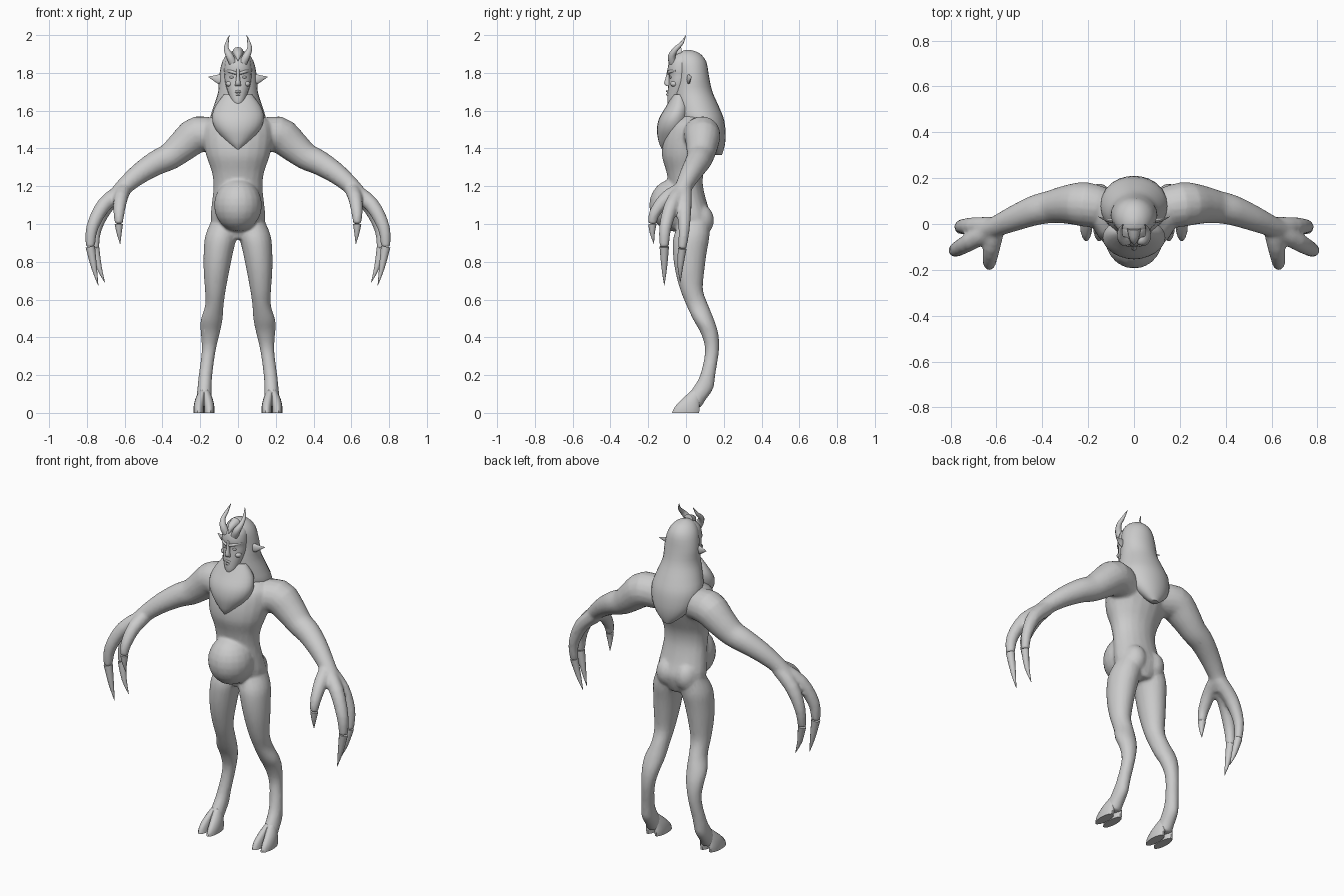
import bpy, bmesh, math
from mathutils import Vector, Matrix

skin = bpy.data.materials.new("plain grey")
skin.diffuse_color = (0.6, 0.6, 0.6, 1)


def spline(keys, sub):
    """Smoothly interpolate rows of numbers."""
    out = []
    for i in range(len(keys) - 1):
        p = [keys[max(0, min(len(keys) - 1, i + k))] for k in (-1, 0, 1, 2)]
        for j in range(sub):
            t = j / sub
            out.append([0.5 * (2 * b + (c - a) * t + (2 * a - 5 * b + 4 * c - d) * t * t
                               + (3 * b - a - 3 * c + d) * t ** 3) for a, b, c, d in zip(*p)])
    return out + [list(keys[-1])]


def skin_rings(name, rings):
    bm = bmesh.new()
    rows = [[bm.verts.new(v) for v in r] for r in rings]
    n = len(rows[0])
    for a, b in zip(rows, rows[1:]):
        for i in range(n):
            bm.faces.new((a[i], a[(i + 1) % n], b[(i + 1) % n], b[i]))
    bm.faces.new(rows[0])
    bm.faces.new(rows[-1])
    return finish(name, bm)


def finish(name, bm):
    bmesh.ops.recalc_face_normals(bm, faces=bm.faces)
    me = bpy.data.meshes.new(name)
    bm.to_mesh(me)
    bm.free()
    me.materials.append(skin)
    ob = bpy.data.objects.new(name, me)
    bpy.context.collection.objects.link(ob)
    smooth(ob)
    return ob


def smooth(ob):
    bpy.ops.object.select_all(action='DESELECT')
    ob.select_set(True)
    bpy.context.view_layer.objects.active = ob
    bpy.ops.object.shade_smooth_by_angle(angle=math.radians(50))


def loft(name, keys, side=1, n=20, sub=3):
    """Horizontal ellipses: (z, x, y, rx, ry)."""
    rings = []
    for z, x, y, rx, ry in spline(keys, sub):
        rx, ry = max(rx, .001), max(ry, .001)
        rings.append([(side * (x + rx * math.cos(a)), y + ry * math.sin(a), z)
                      for a in (math.tau * i / n for i in range(n))])
    return skin_rings(name, rings)


def tube(name, keys, side=1, n=12, sub=3, flat=1.0):
    """Round tube: (x, y, z, radius); flat squeezes it along y."""
    pts = spline(keys, sub)
    pos = [Vector((side * p[0], p[1], p[2])) for p in pts]
    rings = []
    for i, p in enumerate(pos):
        t = (pos[min(i + 1, len(pos) - 1)] - pos[max(i - 1, 0)]).normalized()
        u = (Vector((0, 1, 0)) - t * t.y).normalized()
        w = t.cross(u)
        r = max(pts[i][3], .001)
        rings.append([p + r * (flat * u * math.cos(a) + w * math.sin(a))
                      for a in (math.tau * k / n for k in range(n))])
    return skin_rings(name, rings)


def ball(name, loc, size):
    bm = bmesh.new()
    bmesh.ops.create_uvsphere(bm, u_segments=20, v_segments=12, radius=1,
                              matrix=Matrix.Translation(loc) @ Matrix.Diagonal((*size, 1)))
    return finish(name, bm)


# Torso and round belly
parts = [loft("torso", [
    (.92, 0, .04, .06, .07), (.97, 0, .04, .125, .09), (1.03, 0, .035, .145, .105),
    (1.1, 0, .02, .14, .095), (1.2, 0, 0, .13, .09), (1.28, 0, -.005, .14, .1),
    (1.36, 0, 0, .168, .127), (1.45, 0, .02, .185, .14), (1.53, 0, .03, .175, .12),
    (1.58, 0, .05, .12, .08), (1.63, 0, .03, .06, .06)])]
parts.append(ball("belly", (0, -.06, 1.1), (.127, .135, .14)))

FINGERS = {
    "outer": [(.61, -.02, 1.18, .042), (.71, -.075, 1.1, .04), (.772, -.11, .98, .033),
              (.782, -.115, .88, .025), (.762, -.115, .77, .015), (.74, -.115, .675, .001)],
    "inner": [(.61, -.01, 1.18, .042), (.7, -.01, 1.09, .04), (.752, -.01, .97, .03),
              (.757, -.02, .87, .023), (.735, -.03, .77, .014), (.705, -.03, .69, .001)],
    "thumb": [(.6, -.01, 1.19, .04), (.62, -.1, 1.14, .038), (.63, -.165, 1.06, .03),
              (.631, -.178, 1.0, .022), (.629, -.178, .95, .013), (.624, -.17, .895, .001)]}

for s in (-1, 1):
    parts.append(ball("buttock", (s * .062, .075, 1.02), (.066, .073, .085)))
    # Legs with backward hocks
    parts.append(loft("leg", [
        (1.03, .075, .05, .06, .07), (.94, .09, .03, .083, .095), (.85, .104, .02, .078, .09),
        (.75, .114, .02, .068, .077), (.65, .12, .03, .055, .06), (.57, .125, .06, .049, .058),
        (.49, .14, .095, .058, .055), (.42, .147, .125, .05, .046), (.33, .155, .138, .037, .037),
        (.2, .172, .115, .036, .04), (.13, .177, .09, .038, .055), (.07, .18, .05, .04, .055),
        (.03, .18, .035, .042, .045)], s))
    # Arms running into the fingers
    parts.append(tube("arm", [
        (.1, .06, 1.46, .085), (.21, .085, 1.475, .097), (.29, .085, 1.415, .085),
        (.36, .075, 1.358, .072), (.43, .06, 1.325, .066), (.52, .025, 1.268, .056),
        (.6, -.01, 1.2, .046), (.65, -.03, 1.14, .045)], s, n=18))
    for k, keys in FINGERS.items():
        parts.append(tube(k + "_finger", keys[:4], s))
        tube(k + "_claw", keys[3:], s)
    # Cloven hooves
    for x in (.152, .208):
        loft("hoof_toe", [(.12, x * .3 + .125, .06, .018, .03), (.07, x * .8 + .036, .025, .025, .05),
                          (.03, x, .006, .027, .068), (0, x, -.002, .027, .073)], s, n=14)

# Fuse torso, limbs and hands into one skin
bpy.ops.object.select_all(action='DESELECT')
for p in parts:
    p.select_set(True)
body = parts[0]
bpy.context.view_layer.objects.active = body
bpy.ops.object.join()
body.name = "body"
m = body.modifiers.new("fuse", 'REMESH')
m.mode, m.voxel_size = 'VOXEL', .009
m = body.modifiers.new("soften", 'SMOOTH')
m.factor, m.iterations = .5, 5
m = body.modifiers.new("reduce", 'DECIMATE')
m.ratio = .35
for name in ("fuse", "soften", "reduce"):
    bpy.ops.object.modifier_apply(modifier=name)
smooth(body)

# Head and face
loft("head", [
    (1.635, 0, -.082, .018, .014), (1.655, 0, -.065, .036, .034), (1.7, 0, -.045, .054, .052),
    (1.75, 0, -.035, .068, .057), (1.79, 0, -.03, .071, .06), (1.82, 0, -.028, .073, .069),
    (1.87, 0, -.02, .066, .065), (1.905, 0, -.005, .04, .04)])
loft("nose", [(1.825, 0, -.09, .009, .008), (1.78, 0, -.093, .009, .014),
              (1.745, 0, -.097, .014, .02), (1.73, 0, -.09, .016, .014)], n=10)
tube("upper_lip", [(-.032, -.07, 1.692, .003), (0, -.1, 1.703, .006), (.032, -.07, 1.692, .003)], n=8)
tube("lower_lip", [(-.024, -.075, 1.684, .003), (0, -.1, 1.686, .006), (.024, -.075, 1.684, .003)], n=8)
for s in (-1, 1):
    ball("eye", (s * .032, -.078, 1.777), (.013, .011, .007))
    tube("brow", [(.008, -.094, 1.797, .007), (.035, -.086, 1.806, .009), (.064, -.055, 1.812, .005)], s, n=8)
    ball("cheekbone", (s * .045, -.063, 1.742), (.02, .02, .016))
    # Pointed ears and curved horns
    tube("ear", [(.07, .01, 1.765, .018), (.098, .015, 1.767, .026),
                 (.125, .02, 1.772, .015), (.157, .032, 1.779, .001)], s, flat=.4)
    tube("horn", [(.028, -.07, 1.855, .022), (.045, -.075, 1.89, .02), (.061, -.055, 1.925, .014),
                  (.058, -.022, 1.958, .009), (.046, 0, 2.0, .001)], s, n=10)

# Long hair down the back
loft("hair", [
    (1.922, 0, .01, .012, .012), (1.905, 0, .015, .05, .055), (1.86, 0, .025, .083, .082),
    (1.78, 0, .037, .1, .085), (1.7, 0, .04, .105, .1), (1.62, 0, .06, .13, .115),
    (1.55, 0, .082, .147, .12), (1.47, 0, .122, .125, .088), (1.41, 0, .152, .08, .052),
    (1.365, 0, .17, .025, .02)], n=24)
tube("widows_peak", [(0, -.02, 1.908, .03), (0, -.065, 1.895, .02), (0, -.089, 1.865, .002)])

# Full beard tapering to a point on the chest
loft("beard", [
    (1.685, 0, -.035, .075, .035), (1.62, 0, -.04, .122, .067), (1.56, 0, -.06, .137, .082),
    (1.5, 0, -.072, .118, .082), (1.44, 0, -.08, .068, .066), (1.41, 0, -.085, .035, .05),
    (1.385, 0, -.09, .006, .03)], n=24)
